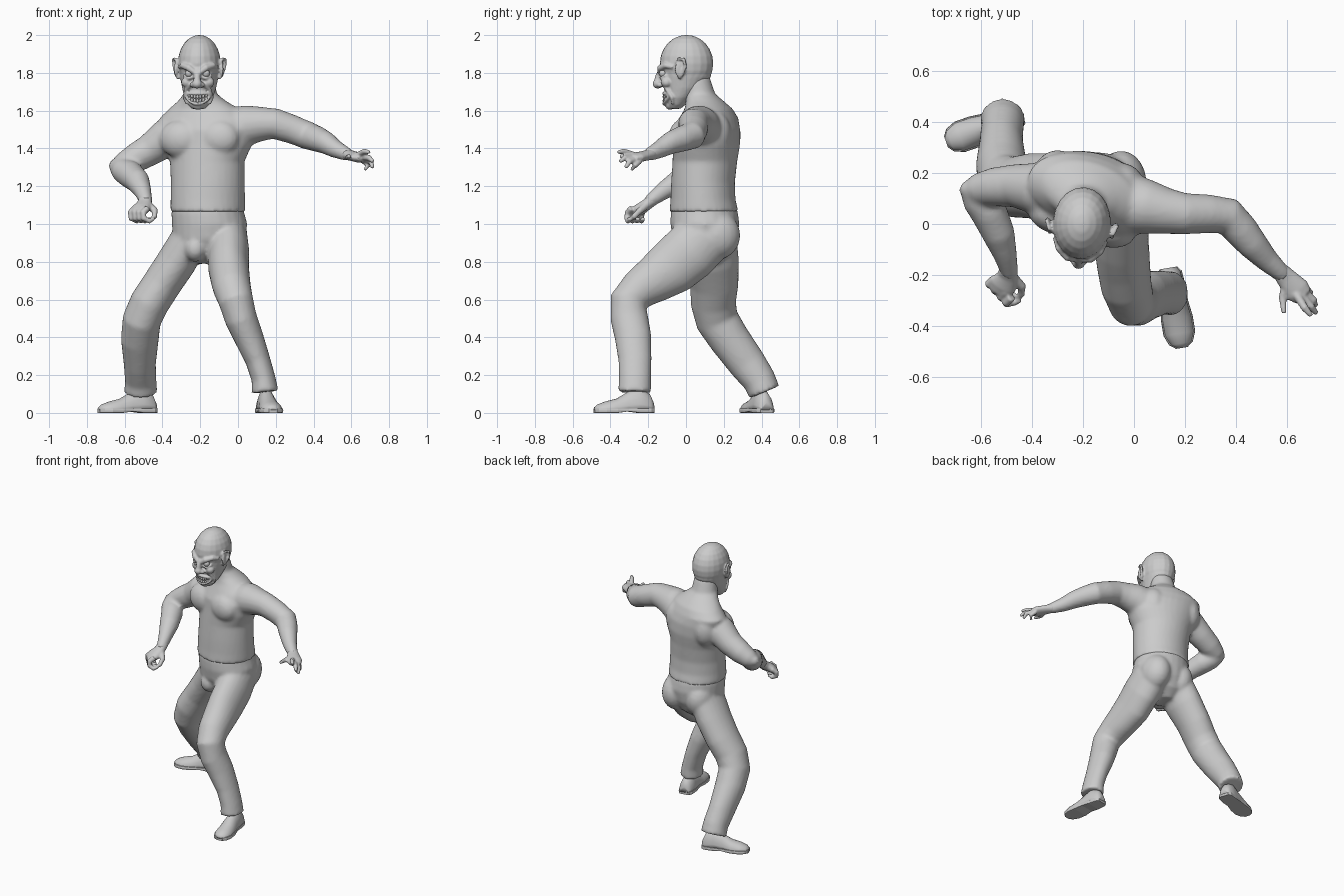
import bpy, bmesh
from math import sin, cos, pi, sqrt
from mathutils import Vector, Matrix, Euler

X, Y, Z = Vector((1, 0, 0)), Vector((0, 1, 0)), Vector((0, 0, 1))


def loft(bm, secs, ref=X, flat=False, n=24):
    """Skin elliptical sections (x, y, z, a, b, rot) into a capped tube."""
    pts = [Vector(s[:3]) for s in secs]
    rings = []
    for i, s in enumerate(secs):
        a = s[3]
        b = s[4] if len(s) > 4 else a
        rot = s[5] if len(s) > 5 else 0
        t = Z if flat else (pts[min(i + 1, len(pts) - 1)] - pts[max(i - 1, 0)]).normalized()
        u = (ref - t * ref.dot(t)).normalized()
        v = t.cross(u)
        u, v = u * cos(rot) + v * sin(rot), v * cos(rot) - u * sin(rot)
        rings.append([bm.verts.new(pts[i] + u * a * cos(2 * pi * k / n) + v * b * sin(2 * pi * k / n))
                      for k in range(n)])
    for r, q in zip(rings, rings[1:]):
        for k in range(n):
            bm.faces.new((r[k], r[(k + 1) % n], q[(k + 1) % n], q[k]))
    bm.faces.new(rings[0][::-1])
    bm.faces.new(rings[-1])
    return [v for r in rings for v in r]


def ball(bm, c, r, rot=(0, 0, 0)):
    r = (r, r, r) if isinstance(r, (int, float)) else r
    bmesh.ops.create_uvsphere(bm, u_segments=20, v_segments=12, radius=1,
                              matrix=Matrix.LocRotScale(Vector(c), Euler(rot), Vector(r)))


def finish(name, bm, voxel=0, smooth=4, matrix=None):
    """Make the object; a voxel size fuses overlapping shells into one skin."""
    bmesh.ops.recalc_face_normals(bm, faces=bm.faces)
    me = bpy.data.meshes.new(name)
    bm.to_mesh(me)
    bm.free()
    ob = bpy.data.objects.new(name, me)
    bpy.context.collection.objects.link(ob)
    for p in me.polygons:
        p.use_smooth = True
    if matrix:
        ob.matrix_world = matrix
    if voxel:
        m = ob.modifiers.new("fuse", 'REMESH')
        m.mode, m.voxel_size, m.use_smooth_shade = 'VOXEL', voxel, True
        s = ob.modifiers.new("soften", 'SMOOTH')
        s.factor, s.iterations = 0.5, smooth
    return ob


# Trousers: pelvis, forward leg, trailing leg
bm = bmesh.new()
loft(bm, [(-.18, .1, .79, .05, .07), (-.17, .1, .84, .13, .13), (-.155, .1, .92, .19, .17),
          (-.15, .1, 1.0, .2, .183), (-.16, .097, 1.06, .193, .178), (-.16, .095, 1.11, .185, .165)], flat=True)
for x in (-.05, -.24):
    ball(bm, (x, .16, .94), (.1, .128, .13))
ball(bm, (-.225, -.0, .87), (.06, .07, .07))
loft(bm, [(-.06, .1, .93, .11, .15), (-.05, .02, .85, .11, .155), (-.05, -.075, .77, .108, .148),
          (-.04, -.17, .705, .104, .125), (-.03, -.245, .655, .1, .108), (-.01, -.305, .59, .092, .1),
          (.015, -.3, .5, .086, .1), (.057, -.28, .4, .078, .097), (.105, -.27, .28, .066, .088),
          (.135, -.27, .18, .064, .085), (.143, -.272, .11, .072, .088)])
loft(bm, [(-.25, .12, .93, .1, .15), (-.325, .14, .8, .105, .14), (-.405, .15, .68, .103, .128),
          (-.47, .145, .58, .104, .12), (-.51, .165, .49, .102, .115), (-.52, .23, .39, .1, .108),
          (-.52, .325, .26, .085, .1), (-.515, .39, .17, .083, .088), (-.515, .415, .11, .088, .085)])
finish("trousers", bm, .012, 4)

# Torso with chest and both arms, twisted towards -x
bm = bmesh.new()
loft(bm, [(-.16, .095, 1.065, .198, .182), (-.16, .09, 1.13, .197, .172, -.05),
          (-.16, .09, 1.22, .196, .168, -.15), (-.163, .1, 1.33, .2, .168, -.3),
          (-.155, .108, 1.42, .235, .17, -.33), (-.16, .11, 1.5, .255, .165, -.33),
          (-.175, .12, 1.56, .25, .142, -.33), (-.18, .12, 1.61, .19, .12, -.3),
          (-.19, .1, 1.65, .13, .1, -.2), (-.2, .07, 1.69, .088, .084), (-.2, .05, 1.78, .075, .075)], flat=True, n=32)
for c in ((-.305, .035, 1.45), (-.105, -.015, 1.455)):
    ball(bm, c, (.115, .075, .1), (0, 0, -.3))
for c in ((-.3, .2, 1.47), (-.05, .15, 1.48)):
    ball(bm, c, (.09, .09, .12), (0, 0, -.33))
loft(bm, [(-.02, .08, 1.5, .12), (.06, .065, 1.525, .105), (.13, .05, 1.53, .09), (.2, .04, 1.53, .081),
          (.29, .04, 1.5, .076), (.37, .03, 1.468, .074), (.42, -.025, 1.45, .068), (.465, -.08, 1.43, .06),
          (.52, -.14, 1.395, .047), (.575, -.19, 1.37, .036), (.59, -.205, 1.365, .03)], ref=Z)
loft(bm, [(-.3, .13, 1.47, .11), (-.39, .14, 1.45, .1), (-.47, .15, 1.39, .084), (-.55, .145, 1.345, .076),
          (-.615, .135, 1.31, .062), (-.645, .13, 1.3, .045)], ref=Z)
loft(bm, [(-.635, .14, 1.305, .05), (-.61, .1, 1.285, .066), (-.57, .05, 1.262, .073), (-.53, -.04, 1.225, .064),
          (-.505, -.12, 1.175, .047), (-.49, -.18, 1.13, .036), (-.487, -.2, 1.115, .032)], ref=Z)
ball(bm, (-.65, .135, 1.308), .035)
finish("torso_and_arms", bm, .012, 4)

# Open hand: palm, spread fingers, thumb
bm = bmesh.new()
loft(bm, [(.565, -.175, 1.372, .032), (.6, -.215, 1.362, .027, .042), (.64, -.26, 1.352, .027, .052),
          (.665, -.285, 1.348, .02, .04)], ref=Z)
for base, mid, tip in (((.635, -.275, 1.365), (.67, -.33, 1.385), (.695, -.36, 1.38)),
                       ((.655, -.28, 1.355), (.695, -.325, 1.35), (.715, -.35, 1.33)),
                       ((.665, -.265, 1.345), (.705, -.3, 1.33), (.712, -.32, 1.297)),
                       ((.665, -.245, 1.335), (.69, -.27, 1.31), (.672, -.288, 1.288)),
                       ((.595, -.225, 1.36), (.582, -.29, 1.352), (.588, -.35, 1.36))):
    loft(bm, [base + (.017,), mid + (.015,), tip + (.01,)], ref=Vector((.4, .3, 1)), n=12)
finish("open_hand", bm, .006, 3)

# Curled hand
bm = bmesh.new()
loft(bm, [(-.49, -.17, 1.135, .034), (-.495, -.205, 1.105, .03, .042), (-.515, -.24, 1.08, .03, .055),
          (-.53, -.265, 1.06, .025, .045)], ref=Z)
for i in range(4):
    x, y = -.565 + .022 * i, -.225 - .024 * i
    loft(bm, [(x + .02, y + .01, 1.085, .018), (x - .003, y - .01, 1.06, .018), (x, y - .014, 1.03, .016),
              (x + .03, y - .01, 1.015, .014), (x + .055, y, 1.03, .01)], ref=Y, n=12)
loft(bm, [(-.475, -.21, 1.1, .022), (-.44, -.245, 1.07, .018), (-.442, -.275, 1.04, .015),
          (-.455, -.29, 1.025, .01)], ref=Z, n=12)
finish("curled_hand", bm, .006, 3)

# Shoes: upper and flat sole along the heel-to-toe line
PROFILE = [(0, .03, .055), (.02, .045, .1), (.08, .05, .135), (.14, .05, .11), (.2, .058, .075),
           (.26, .058, .06), (.3, .042, .045), (.318, .018, .03)]
for side, heel, toe in (("front", (.135, -.172), (.188, -.49)), ("rear", (-.437, .428), (-.73, .325))):
    h, d = Vector(heel + (0,)), Vector(toe + (0,)) - Vector(heel + (0,))
    d.normalize()
    bm = bmesh.new()
    for v in loft(bm, [(*(h + d * t + Z * .015), top - .015, w) for t, w, top in PROFILE], ref=Z):
        v.co.z = max(v.co.z, .015)
    finish(side + "_shoe", bm)
    bm = bmesh.new()
    for v in loft(bm, [(*(h + d * t + Z * .012), .04, w + .005) for t, w, top in PROFILE], ref=Z):
        low = .008 if .11 < (v.co - h).dot(d) < .17 else 0
        v.co.z = min(max(v.co.z, low), .024)
    ob = finish(side + "_sole", bm)
    for p in ob.data.polygons:
        p.use_smooth = False

# Head: skull, jaw, brows, cheeks, nose, ears, lips (local frame, turned slightly)
HEAD = Matrix.Translation((-.205, 0, 0)) @ Matrix.Rotation(-.08, 4, 'Z')
bm = bmesh.new()
ball(bm, (0, .003, 1.85), (.114, .142, .151))
loft(bm, [(0, -.06, 1.61, .035, .03), (0, -.052, 1.63, .055, .048), (0, -.035, 1.67, .076, .074),
          (0, -.012, 1.72, .09, .105), (0, 0, 1.78, .102, .132), (0, .003, 1.85, .11, .138)], flat=True)
ball(bm, (0, -.085, 1.63), (.035, .025, .025))
ball(bm, (0, -.15, 1.742), (.027, .027, .025))
loft(bm, [(0, -.125, 1.82, .016), (0, -.145, 1.785, .017), (0, -.152, 1.75, .02)], n=12)
for s in (-1, 1):
    loft(bm, [(s * .01, -.138, 1.8, .014), (s * .045, -.132, 1.827, .018), (s * .08, -.1, 1.84, .016),
              (s * .1, -.06, 1.83, .01)], ref=Z, n=12)
    ball(bm, (s * .058, -.098, 1.75), (.03, .03, .028))
    ball(bm, (s * .024, -.137, 1.737), (.016, .018, .015))
    loft(bm, [(s * .03, -.122, 1.74, .01), (s * .062, -.098, 1.715, .011), (s * .074, -.068, 1.67, .01),
              (s * .06, -.068, 1.635, .007)], ref=Y, n=10)
    loft(bm, [(s * .018, -.128, 1.78, .008), (s * .045, -.128, 1.772, .01), (s * .075, -.1, 1.788, .007)], ref=Z, n=10)
    ball(bm, (s * .116, -.02, 1.825), (.012, .03, .05), (-.15, 0, s * .3))
    loft(bm, [(s * .112, -.04, 1.85, .007), (s * .126, -.03, 1.876, .008), (s * .137, .0, 1.872, .009),
              (s * .135, .008, 1.835, .009), (s * .122, -.012, 1.79, .009), (s * .108, -.03, 1.77, .009)], ref=X, n=10)


def mouth_y(x):
    return -.035 - .08 * sqrt(max(0, 1 - (x / .08) ** 2))


lips = []
for k in range(26):
    x, a = .062 * cos(2 * pi * k / 24), 2 * pi * k / 24
    lips.append((x, mouth_y(x) - .003, 1.663 + .027 * sin(a) + .016 * (x / .062) ** 2, .009))
loft(bm, lips, ref=Y, n=10)
finish("head", bm, .006, 2, HEAD)

# Eyes
bm = bmesh.new()
for s in (-1, 1):
    ball(bm, (s * .045, -.118, 1.797), .021)
finish("eyes", bm, matrix=HEAD)

# Two rows of teeth
bm = bmesh.new()
for row in (-1, 1):
    for k in range(7):
        x = (k - 3) * .015
        ball(bm, (x, mouth_y(x) - .001, 1.663 + row * .011 + .016 * (x / .062) ** 2), (.0075, .008, .012))
finish("teeth", bm, matrix=HEAD)
